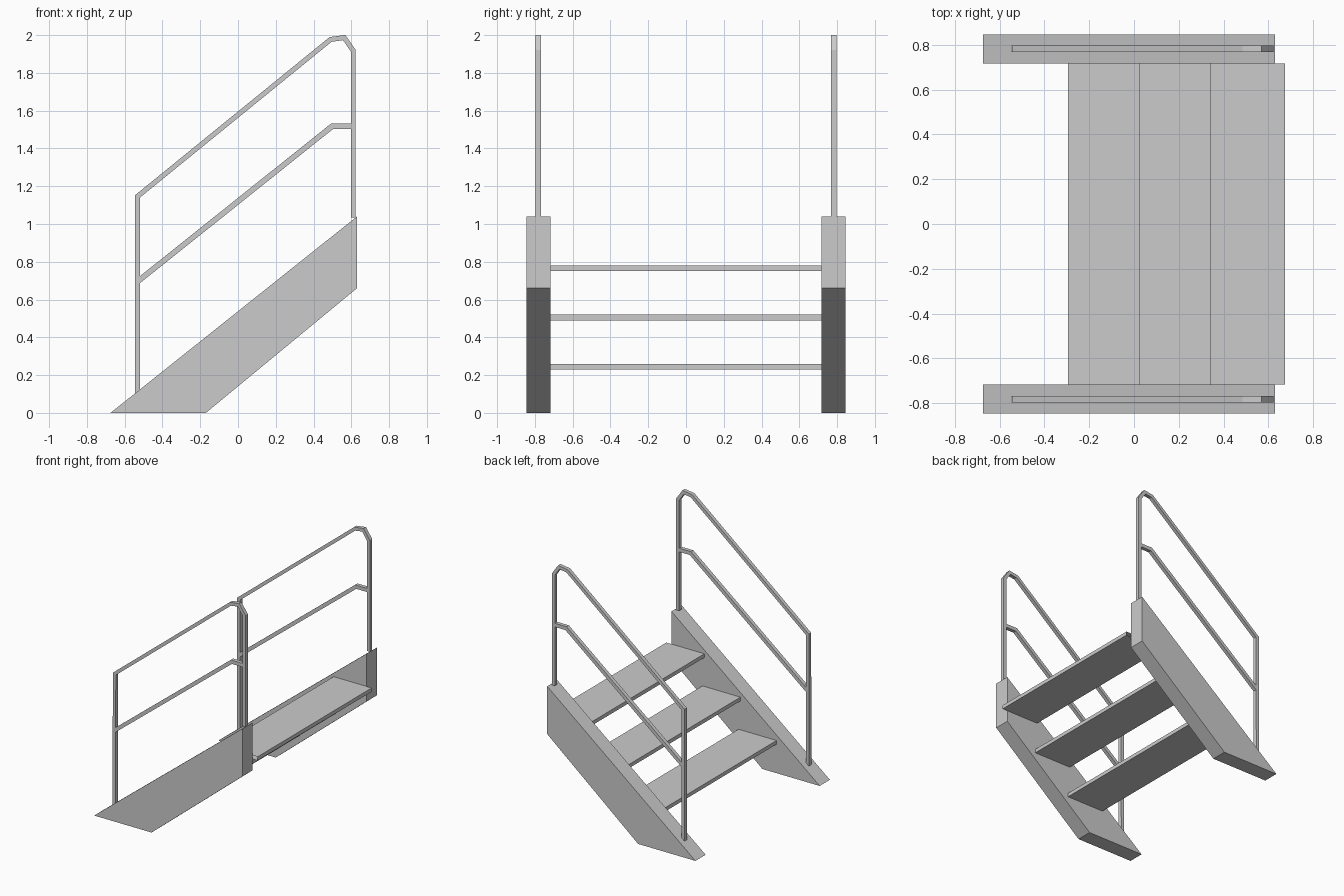
import bpy, bmesh
from mathutils import Vector

if "Cube" in bpy.data.objects:
    bpy.data.objects.remove(bpy.data.objects["Cube"])


def make_object(name, bm):
    bmesh.ops.recalc_face_normals(bm, faces=bm.faces[:])
    mesh = bpy.data.meshes.new(name)
    bm.to_mesh(mesh)
    bm.free()
    ob = bpy.data.objects.new(name, mesh)
    bpy.context.collection.objects.link(ob)
    return ob


def mirror_y(ob):
    ob.modifiers.new("mirror", 'MIRROR').use_axis = (False, True, False)


def prism(name, profile, y0, y1, caps=True):
    """Extrude an xz profile along y."""
    bm = bmesh.new()
    a = [bm.verts.new((x, y0, z)) for x, z in profile]
    b = [bm.verts.new((x, y1, z)) for x, z in profile]
    n = len(profile)
    for i in range(n):
        j = (i + 1) % n
        bm.faces.new((a[i], a[j], b[j], b[i]))
    if caps:
        bm.faces.new(a)
        bm.faces.new(b)
    return make_object(name, bm)


def square_bar(name, path, y, half_y, half_w):
    """Sweep a rectangular bar along an xz path with mitred corners."""
    pts = [Vector(p) for p in path]
    dirs = [(q - p).normalized() for p, q in zip(pts, pts[1:])]
    bm = bmesh.new()
    rings = []
    for i, p in enumerate(pts):
        d0, d1 = dirs[max(i - 1, 0)], dirs[min(i, len(dirs) - 1)]
        n0, n1 = Vector((-d0.y, d0.x)), Vector((-d1.y, d1.x))
        m = (n0 + n1).normalized()
        m *= half_w / m.dot(n0)
        rings.append([bm.verts.new((p.x + s * m.x, y + t * half_y, p.y + s * m.y))
                      for s, t in ((1, 1), (1, -1), (-1, -1), (-1, 1))])
    for r0, r1 in zip(rings, rings[1:]):
        for k in range(4):
            j = (k + 1) % 4
            bm.faces.new((r0[k], r0[j], r1[j], r1[k]))
    bm.faces.new(rings[0])
    bm.faces.new(rings[-1])
    return make_object(name, bm)


# Sloping side beams
stringer = prism("stringer", [(-0.675, 0), (-0.17, 0), (0.63, 0.66), (0.63, 1.04)],
                 0.717, 0.845)
mirror_y(stringer)

# Treads, open where they meet the side beams
for i in range(3):
    x, z = -0.295 + 0.3175 * i, 0.23 + 0.26 * i
    prism(f"tread_{i + 1}", [(x, z), (x + 0.335, z), (x + 0.335, z + 0.03), (x, z + 0.03)],
          -0.717, 0.717, caps=False)

# Handrail with its two posts as one bent bar
handrail = square_bar("handrail", [(-0.533, 0.105), (-0.531, 1.147), (0.49, 1.977),
                                   (0.562, 1.987), (0.61, 1.918), (0.61, 1.035)],
                      0.782, 0.015, 0.013)
mirror_y(handrail)

# Middle rail
mid_rail = square_bar("middle_rail", [(-0.532, 0.695), (0.499, 1.518), (0.605, 1.518)],
                      0.782, 0.015, 0.0145)
mirror_y(mid_rail)
